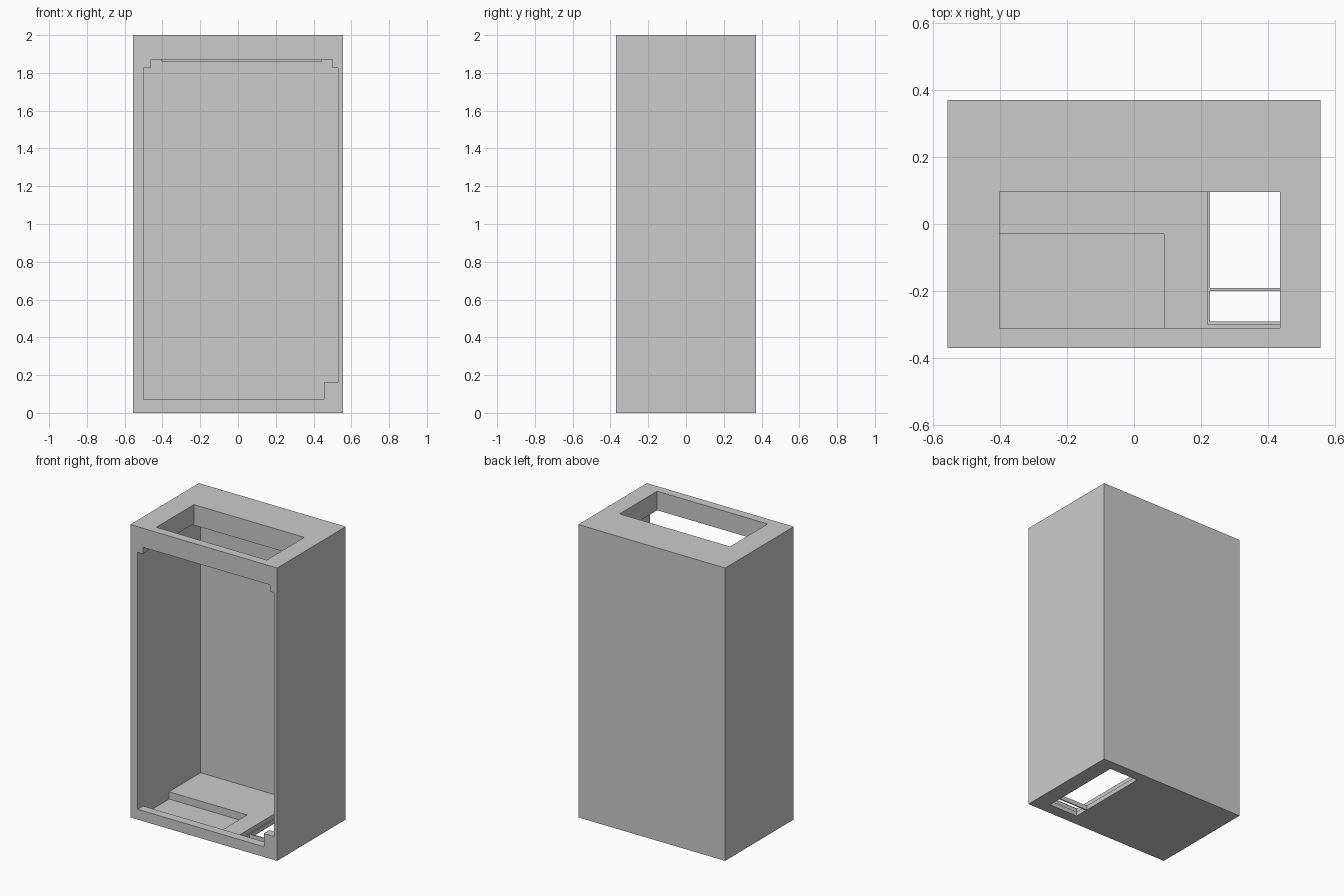
import bpy, bmesh
from mathutils import Vector

if "Cube" in bpy.data.objects:
    bpy.data.objects.remove(bpy.data.objects["Cube"])


def finish(name, bm):
    bmesh.ops.recalc_face_normals(bm, faces=bm.faces[:])
    mesh = bpy.data.meshes.new(name)
    bm.to_mesh(mesh)
    bm.free()
    obj = bpy.data.objects.new(name, mesh)
    bpy.context.collection.objects.link(obj)
    return obj


def prism(name, pts, axis_dir):
    """Extrude a flat loop of points along a vector."""
    bm = bmesh.new()
    face = bm.faces.new([bm.verts.new(p) for p in pts])
    out = bmesh.ops.extrude_face_region(bm, geom=[face])
    verts = [g for g in out["geom"] if isinstance(g, bmesh.types.BMVert)]
    bmesh.ops.translate(bm, vec=Vector(axis_dir), verts=verts)
    return finish(name, bm)


def box(name, x, y, z):
    pts = [(x[0], y[0], z[0]), (x[1], y[0], z[0]), (x[1], y[1], z[0]), (x[0], y[1], z[0])]
    return prism(name, pts, (0, 0, z[1] - z[0]))


def combine(target, other, operation="DIFFERENCE"):
    """Apply a boolean and remove the helper object."""
    mod = target.modifiers.new(operation.lower(), "BOOLEAN")
    mod.operation, mod.solver, mod.object = operation, "EXACT", other
    other.hide_render = True
    bpy.context.view_layer.objects.active = target
    bpy.ops.object.modifier_apply(modifier=mod.name)
    bpy.data.objects.remove(other)


# Solid outer body, hollowed out
cabinet = box("cabinet_body", (-0.555, 0.555), (-0.37, 0.37), (0, 2))
combine(cabinet, box("interior_cutter", (-0.5, 0.53), (-0.31, 0.31), (0.06, 1.87)))

# Door opening with notched corners
outline = [(-0.5, 0.07), (0.455, 0.07), (0.455, 0.16), (0.53, 0.16), (0.53, 1.825),
           (0.5, 1.825), (0.5, 1.87), (-0.46, 1.87), (-0.46, 1.825), (-0.5, 1.825)]
combine(cabinet, prism("door_cutter", [(x, -0.4, z) for x, z in outline], (0, 0.09, 0)))

# Roof opening
combine(cabinet, box("roof_cutter", (-0.4, 0.435), (-0.31, 0.095), (1.8, 2.1)))

# Sunken part of the floor, front left
combine(cabinet, box("recess_cutter", (-0.5, 0.09), (-0.31, -0.03), (0.01, 0.2)))

# Cable opening in the floor with a stepped ledge
combine(cabinet, box("ledge_cutter", (0.22, 0.445), (-0.30, 0.31), (0.03, 0.2)))
combine(cabinet, box("cable_hole_cutter", (0.227, 0.445), (-0.29, 0.30), (-0.1, 0.2)))

# Thin bar across the cable opening
box("cable_bar", (0.227, 0.445), (-0.199, -0.191), (0, 0.03))

# Small lip hanging below the back edge of the roof opening
box("roof_lip", (-0.405, 0.445), (0.095, 0.105), (1.86, 1.87))
